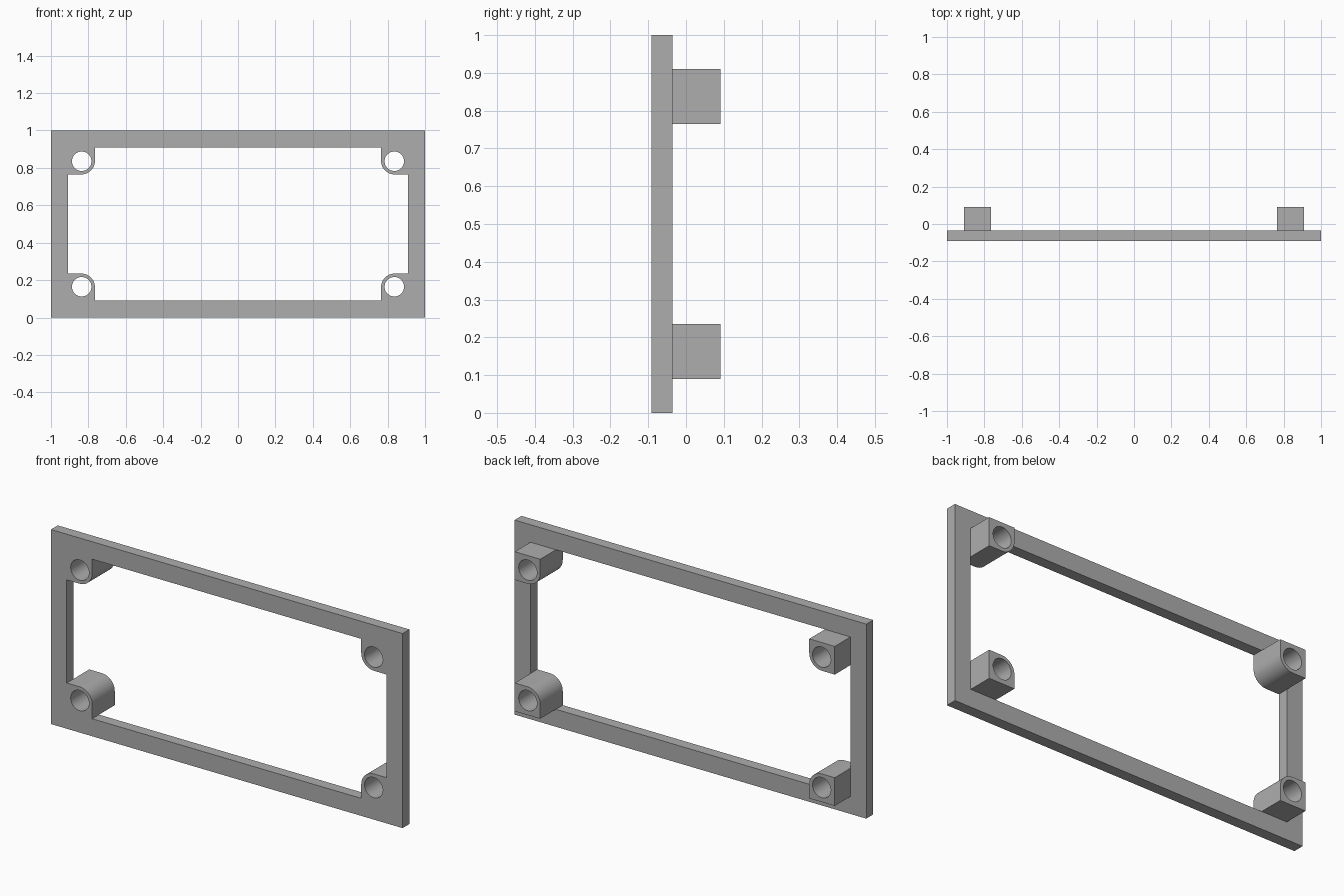
import bpy, bmesh
from math import cos, sin, tau
from mathutils import Matrix

cube = bpy.data.objects.get("Cube")
if cube:
    bpy.data.objects.remove(cube, do_unlink=True)

# Main dimensions
HALF_W, HALF_H = 1.0, 0.5           # outer half size
IN_W, IN_H = 0.91, 0.41             # opening half size
FRONT, MID, BACK = -0.0915, -0.036, 0.0915
R = 0.0725                          # half width of a corner post
HOLE = 0.052
N = 48
CX, CZ = IN_W - R, IN_H - R         # post centre

bm = bmesh.new()


def face(*points):
    bm.faces.new([bm.verts.new(p) for p in points])


def at(p, y):
    return (p[0], y, p[1])


def wall(a, b, y0, y1):
    face(at(a, y0), at(b, y0), at(b, y1), at(a, y1))


def post_point(i):
    """Square outline with the corner facing the opening rounded off."""
    c, s = cos(tau * i / N), sin(tau * i / N)
    rounded = N // 2 <= i % N <= 3 * N // 4
    d = R if rounded else R / max(abs(c), abs(s))
    return (CX + d * c, CZ + d * s)


def hole_point(i):
    a = tau * i / N
    return (CX - 0.002 + HOLE * cos(a), CZ - 0.002 + HOLE * sin(a))


# Corner post with a through hole; its two outer sides join the frame
first, last = -N // 8, 3 * N // 8
for i in range(first, first + N):
    a, b = post_point(i), post_point(i + 1)
    ha, hb = hole_point(i), hole_point(i + 1)
    for y in (FRONT, BACK):
        face(at(a, y), at(b, y), at(hb, y), at(ha, y))
    wall(ha, hb, FRONT, BACK)
    wall(a, b, MID, BACK)
    if i >= last:
        wall(a, b, FRONT, MID)

# Quarter of the flat frame
joint = [post_point(i) for i in range(first, last + 1)]
outer = [(0, HALF_H), (HALF_W, HALF_H), (HALF_W, 0)]
inner = [(IN_W, 0)] + joint + [(0, IN_H)]
for y in (FRONT, MID):
    face(*[at(p, y) for p in outer + inner])
for a, b in ((outer[0], outer[1]), (outer[1], outer[2]),
             (inner[0], inner[1]), (inner[-2], inner[-1])):
    wall(a, b, FRONT, MID)
bmesh.ops.remove_doubles(bm, verts=bm.verts[:], dist=0.0001)

# Mirror the quarter left-right and up-down
for axis in "XZ":
    bmesh.ops.mirror(bm, geom=bm.verts[:] + bm.edges[:] + bm.faces[:],
                     matrix=Matrix.Identity(4), merge_dist=0.0001, axis=axis)
bmesh.ops.remove_doubles(bm, verts=bm.verts[:], dist=0.0001)
bmesh.ops.recalc_face_normals(bm, faces=bm.faces[:])

mesh = bpy.data.meshes.new("mounting_frame")
bm.to_mesh(mesh)
bm.free()
frame = bpy.data.objects.new("mounting_frame", mesh)
frame.location.z = HALF_H
bpy.context.collection.objects.link(frame)

# Plain grey finish
grey = bpy.data.materials.new("plain_grey")
grey.use_nodes = True
colour = (0.42, 0.42, 0.42, 1)
grey.diffuse_color = colour
grey.node_tree.nodes["Principled BSDF"].inputs["Base Color"].default_value = colour
mesh.materials.append(grey)

bpy.ops.object.select_all(action="DESELECT")
frame.select_set(True)
bpy.context.view_layer.objects.active = frame
bpy.ops.object.shade_smooth_by_angle()
